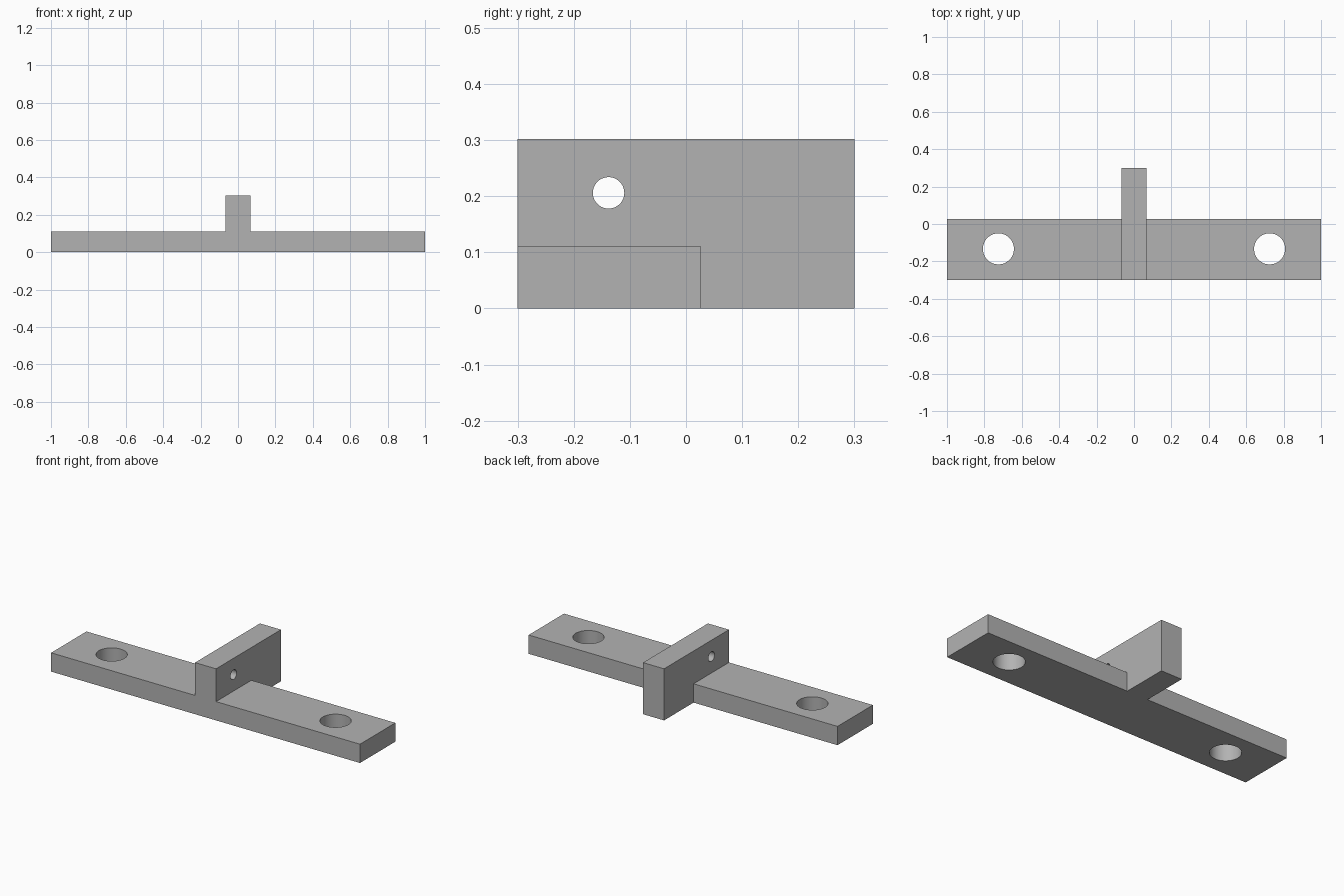
import bpy
import bmesh
from math import radians
from mathutils import Matrix, Vector

if "Cube" in bpy.data.objects:
    bpy.data.objects.remove(bpy.data.objects["Cube"], do_unlink=True)

FRONT, BAR_BACK, FIN_BACK = -0.3, 0.027, 0.3
BAR_TOP, FIN_TOP, FIN_HALF = 0.11, 0.302, 0.068

grey = bpy.data.materials.new("plain grey")
grey.use_nodes = True
colour = (0.45, 0.45, 0.45, 1)
grey.diffuse_color = colour
grey.node_tree.nodes["Principled BSDF"].inputs["Base Color"].default_value = colour


def add_object(name, bm):
    bmesh.ops.recalc_face_normals(bm, faces=bm.faces)
    mesh = bpy.data.meshes.new(name)
    bm.to_mesh(mesh)
    bm.free()
    mesh.materials.append(grey)
    obj = bpy.data.objects.new(name, mesh)
    bpy.context.collection.objects.link(obj)
    return obj


def extrude(bm, faces, distance, keep):
    new = bmesh.ops.extrude_face_region(bm, geom=faces, use_keep_orig=keep)["geom"]
    verts = [g for g in new if isinstance(g, bmesh.types.BMVert)]
    bmesh.ops.translate(bm, verts=verts, vec=(0, distance, 0))
    return [g for g in new if isinstance(g, bmesh.types.BMFace)]


def drill(target, name, radius, depth, centre, rotation=Matrix()):
    bm = bmesh.new()
    bmesh.ops.create_cone(bm, cap_ends=True, segments=64, radius1=radius,
                          radius2=radius, depth=depth,
                          matrix=Matrix.Translation(centre) @ rotation)
    cutter = add_object(name, bm)
    cutter.hide_render = True
    mod = target.modifiers.new(name, "BOOLEAN")
    mod.operation = "DIFFERENCE"
    mod.solver = "EXACT"
    mod.object = cutter
    bpy.context.view_layer.objects.active = target
    bpy.ops.object.modifier_apply(modifier=name)
    bpy.data.objects.remove(cutter, do_unlink=True)


# T-shaped front profile: left wing, fin and right wing share edges
bm = bmesh.new()
low = [bm.verts.new((x, FRONT, 0)) for x in (-1, -FIN_HALF, FIN_HALF, 1)]
mid = [bm.verts.new((x, FRONT, BAR_TOP)) for x in (-1, -FIN_HALF, FIN_HALF, 1)]
top = [bm.verts.new((x, FRONT, FIN_TOP)) for x in (-FIN_HALF, FIN_HALF)]
profile = [bm.faces.new((low[0], low[1], mid[1], mid[0])),
           bm.faces.new((low[1], low[2], mid[2], top[1], top[0], mid[1])),
           bm.faces.new((low[2], low[3], mid[3], mid[2]))]

# Depth of the bar, then the fin continues behind it
back = extrude(bm, profile, BAR_BACK - FRONT, True)
fin = [f for f in back if abs(f.calc_center_median().x) < FIN_HALF]
extrude(bm, fin, FIN_BACK - BAR_BACK, False)
bmesh.ops.recalc_face_normals(bm, faces=bm.faces)
bmesh.ops.dissolve_limit(bm, angle_limit=radians(1), verts=bm.verts, edges=bm.edges)
bracket = add_object("mounting_bracket", bm)

# Mounting holes through the bar and a pin hole through the fin
for side in (-1, 1):
    drill(bracket, "mounting_hole", 0.083, 0.5, Vector((side * 0.725, -0.133, 0.05)))
drill(bracket, "pin_hole", 0.028, 0.4, Vector((0, -0.138, 0.206)),
      Matrix.Rotation(radians(90), 4, "Y"))

bpy.ops.object.select_all(action="DESELECT")
bracket.select_set(True)
bpy.context.view_layer.objects.active = bracket
bpy.ops.object.shade_smooth_by_angle(angle=radians(30))
